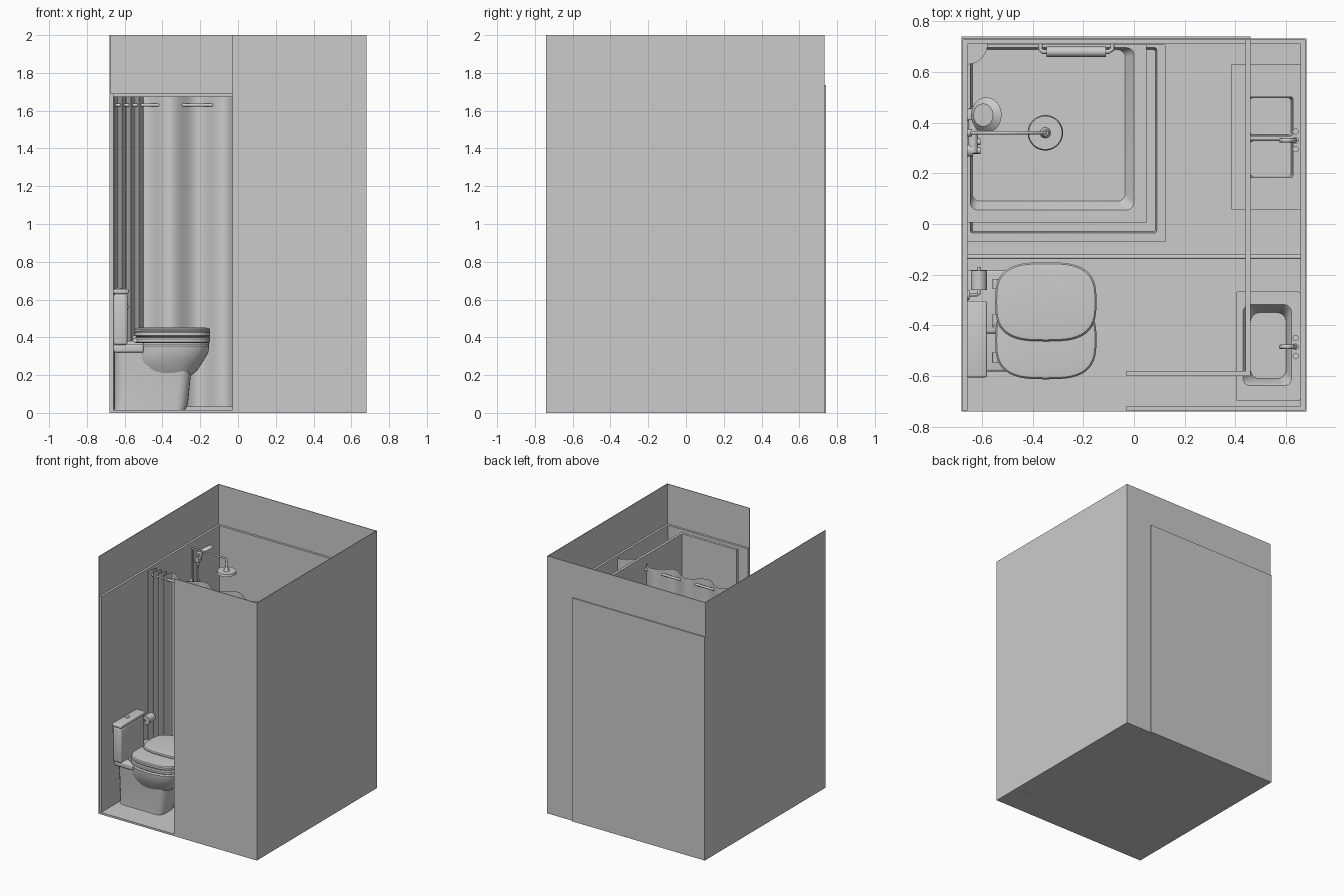
import bpy, bmesh, math
from math import sin, cos, pi
from mathutils import Vector

if "Cube" in bpy.data.objects:
    bpy.data.objects.remove(bpy.data.objects["Cube"])


def finish(name, bm, smooth=True):
    bmesh.ops.recalc_face_normals(bm, faces=bm.faces)
    me = bpy.data.meshes.new(name)
    bm.to_mesh(me)
    bm.free()
    ob = bpy.data.objects.new(name, me)
    bpy.context.collection.objects.link(ob)
    if smooth:
        bpy.ops.object.select_all(action='DESELECT')
        ob.select_set(True)
        bpy.context.view_layer.objects.active = ob
        bpy.ops.object.shade_smooth_by_angle(angle=math.radians(35))
    return ob


def box(name, x0, x1, y0, y1, z0, z1, bevel=0.0):
    bm = bmesh.new()
    bmesh.ops.create_cube(bm, size=1)
    for v in bm.verts:
        v.co = ((x0 + x1) / 2 + v.co.x * (x1 - x0), (y0 + y1) / 2 + v.co.y * (y1 - y0),
                (z0 + z1) / 2 + v.co.z * (z1 - z0))
    if bevel:
        bmesh.ops.bevel(bm, geom=bm.edges[:], offset=bevel, segments=3, profile=0.5, affect='EDGES')
    return finish(name, bm, bevel > 0)


def loft(name, rings):
    bm = bmesh.new()
    loops = [[bm.verts.new(p) for p in r] for r in rings]
    n = len(loops[0])
    for a, b in zip(loops, loops[1:]):
        for i in range(n):
            bm.faces.new((a[i], a[(i + 1) % n], b[(i + 1) % n], b[i]))
    bm.faces.new(loops[0][::-1])
    bm.faces.new(loops[-1])
    return finish(name, bm)


def oval(cx, cy, rx, ry, z, e=2.5, n=48):
    s = lambda t: math.copysign(abs(t) ** (2 / e), t)
    return [(cx + rx * s(cos(2 * pi * i / n)), cy + ry * s(sin(2 * pi * i / n)), z) for i in range(n)]


def rrect(x0, x1, y0, y1, r, z, seg=5):
    pts = []
    for k, (cx, cy) in enumerate(((x1 - r, y1 - r), (x0 + r, y1 - r), (x0 + r, y0 + r), (x1 - r, y0 + r))):
        for i in range(seg + 1):
            a = pi / 2 * (k + i / seg)
            pts.append((cx + r * cos(a), cy + r * sin(a), z))
    return pts


def cyl(name, p0, p1, r, r2=None, n=24):
    p0, p1 = Vector(p0), Vector(p1)
    q = (p1 - p0).to_track_quat('Z', 'Y')
    ring = lambda c, rad: [c + q @ Vector((rad * cos(2 * pi * i / n), rad * sin(2 * pi * i / n), 0)) for i in range(n)]
    return loft(name, [ring(p0, r), ring(p1, r if r2 is None else r2)])


def pipe(name, pts, r, smooth=False):
    cu = bpy.data.curves.new(name, 'CURVE')
    cu.dimensions = '3D'
    cu.bevel_depth, cu.bevel_resolution, cu.use_fill_caps = r, 3, True
    sp = cu.splines.new('NURBS' if smooth else 'POLY')
    sp.points.add(len(pts) - 1)
    for p, c in zip(sp.points, pts):
        p.co = (*c, 1)
    if smooth:
        sp.use_endpoint_u = True
        sp.order_u = 3
    ob = bpy.data.objects.new(name, cu)
    bpy.context.collection.objects.link(ob)
    return ob


# Outer shell: floor and thin full-height walls, lined on the inside up to 1.69
X, Y0, Y1, D = 0.68, -0.74, 0.732, -0.03
box("floor", -X, X, Y0, Y1, 0, 0.015)
for nm, t, h in (("wall", 0.005, 2.0), ("lining", 0.022, 1.69)):
    o = 0 if nm == "wall" else 0.004
    box("left_" + nm, -X + o, -X + t, Y0 + o, Y1 - o, 0.001, h)
    box("right_" + nm, X - t, X - o, Y0 + o, Y1 - o, 0.001, h)
    box("back_" + nm, -X + o, X - o, Y1 - t, Y1 - o, 0.001, h)
    box("front_" + nm, D, X - o, Y0 + o, Y0 + t, 0.001, h)

# Inner partition shell
box("back_panel", -X, 0.46, 0.728, 0.741, 0, 1.735)
box("side_partition", 0.44, 0.46, -0.6, 0.73, 0.01, 1.735)
box("front_partition", D, 0.46, -0.6, -0.58, 0.01, 1.735)

# Shower trays, nested
def tray(name, x1, y0, rim, w, slope, z0, zf, r):
    a, b = -0.658, 0.708
    loft(name, [rrect(a, x1, y0, b, 0.004, z0), rrect(a, x1, y0, b, 0.004, rim),
                rrect(a + 0.012, x1 - w, y0 + w, b - 0.012, r, rim),
                rrect(a + 0.02, x1 - w - slope, y0 + w + slope, b - 0.02, r, zf)])

tray("outer_tray", 0.125, -0.07, 0.075, 0.035, 0.005, 0.0, 0.03, 0.01)
tray("inner_tray", 0.05, 0.005, 0.09, 0.05, 0.035, 0.02, 0.04, 0.03)
cyl("tray_drain", (-0.35, 0.4, 0.04), (-0.35, 0.4, 0.044), 0.03)

# Curtain and its rail
def curtain(name, x0, x1, period, amp, n):
    bm = bmesh.new()
    prev = None
    for i in range(n + 1):
        x = x0 + (x1 - x0) * i / n
        y = -0.13 + amp * cos(2 * pi * (x + 0.5) / period)
        cur = [bm.verts.new((x, y, z)) for z in (0.03, 1.675)]
        if prev:
            bm.faces.new((prev[0], cur[0], cur[1], prev[1]))
        prev = cur
    finish(name, bm)

curtain("drawn_curtain", -0.5, 0.655, 0.285, 0.037, 110)
curtain("gathered_curtain", -0.658, -0.5, 0.045, 0.037, 60)
cyl("curtain_rail", (-0.66, -0.13, 1.63), (0.66, -0.13, 1.63), 0.009)

# Toilet and the bowl beside it
def bowl(prefix, cy, dz, seat_dz):
    loft(prefix + "_base", [rrect(-0.655, -0.28, cy - 0.09, cy + 0.09, 0.05, 0.012),
                            rrect(-0.655, -0.265, cy - 0.09, cy + 0.09, 0.06, 0.05),
                            rrect(-0.655, -0.25, cy - 0.1, cy + 0.1, 0.06, 0.2),
                            rrect(-0.655, -0.25, cy - 0.11, cy + 0.11, 0.06, 0.33 + dz)])
    loft(prefix + "_bowl", [oval(-0.37, cy, rx, ry, z) for rx, ry, z in
                            ((0.1, 0.08, 0.18), (0.155, 0.11, 0.225), (0.19, 0.135, 0.28))] +
         [oval(-0.352, cy, rx, ry, z + dz) for rx, ry, z in
          ((0.195, 0.148, 0.32), (0.2, 0.152, 0.355), (0.192, 0.145, 0.365))])
    box(prefix + "_rear_ledge", -0.658, -0.5, cy - 0.125, cy + 0.125, 0.32 + dz, 0.365 + dz, 0.01)
    for part, z in (("seat", 0.37), ("lid", 0.403)):
        z += seat_dz
        loft(prefix + "_" + part, [oval(-0.348, cy, 0.2 - i, 0.156 - i, z + h, 3) for i, h in
             ((0.008, 0), (0, 0.006), (0, 0.022), (0.006, 0.029), (0.03, 0.032))])
    for s in (-1, 1):
        cyl(prefix + "_hinge", (-0.545, cy + s * 0.07 - 0.02, 0.385 + seat_dz),
            (-0.545, cy + s * 0.07 + 0.02, 0.385 + seat_dz), 0.013)

bowl("toilet", -0.457, 0, 0)
bowl("bidet", -0.307, 0.015, 0.017)
box("toilet_tank", -0.658, -0.585, -0.6, -0.31, 0.36, 0.63, 0.012)
box("tank_cover", -0.66, -0.58, -0.605, -0.303, 0.63, 0.657, 0.008)
cyl("flush_button", (-0.632, -0.457, 0.655), (-0.632, -0.457, 0.662), 0.018)

# Paper holder
cyl("paper_roll", (-0.612, -0.26, 0.56), (-0.612, -0.183, 0.56), 0.032)
pipe("paper_holder", [(-0.66, -0.28, 0.59), (-0.62, -0.28, 0.585), (-0.612, -0.275, 0.56), (-0.612, -0.17, 0.56)], 0.006)
cyl("holder_plate", (-0.66, -0.28, 0.59), (-0.65, -0.28, 0.59), 0.02)

# Shower column: riser, arm, rain head, mixer, hand shower
pipe("shower_riser", [(-0.642, 0.36, 0.95), (-0.642, 0.36, 1.65), (-0.35, 0.36, 1.65), (-0.35, 0.36, 1.56)], 0.008)
cyl("rain_head_neck", (-0.35, 0.36, 1.585), (-0.35, 0.36, 1.555), 0.012, 0.022)
cyl("rain_head", (-0.35, 0.36, 1.54), (-0.35, 0.36, 1.557), 0.07, 0.066, 40)
cyl("shower_mixer", (-0.635, 0.28, 0.95), (-0.635, 0.44, 0.95), 0.02)
for y in (0.29, 0.43):
    cyl("mixer_inlet", (-0.66, y, 0.95), (-0.635, y, 0.95), 0.024)
for z in (0.95, 1.4):
    cyl("riser_bracket", (-0.66, 0.36, z), (-0.64, 0.36, z), 0.014)
for y in (0.29, 0.325):
    cyl("mixer_knob", (-0.635, y, 0.95), (-0.605, y, 0.95), 0.013)
pipe("hand_shower_handle", [(-0.645, 0.43, 1.5), (-0.62, 0.43, 1.6), (-0.585, 0.43, 1.64)], 0.011, True)
cyl("hand_shower_head", (-0.595, 0.43, 1.645), (-0.583, 0.43, 1.625), 0.045, 0.07, 32)
box("hand_shower_bracket", -0.66, -0.625, 0.41, 0.455, 1.52, 1.55, 0.005)
pipe("shower_hose", [(-0.645, 0.43, 1.5), (-0.645, 0.44, 1.1), (-0.64, 0.47, 0.55), (-0.64, 0.38, 0.55),
                     (-0.64, 0.4, 0.95)], 0.007, True)

# Corner shelf
fan = [(-0.658, 0.71)] + [(-0.658 + 0.08 * cos(a), 0.71 - 0.08 * sin(a)) for a in [i * pi / 20 for i in range(11)]]
loft("corner_shelf", [[(x, y, z) for x, y in fan] for z in (1.0, 1.012)])

# Towel rail with rolled towel
pipe("towel_rail", [(-0.37, 0.715, 1.1), (-0.37, 0.69, 1.1), (-0.36, 0.68, 1.1), (-0.1, 0.68, 1.1),
                    (-0.085, 0.69, 1.1), (-0.085, 0.715, 1.1)], 0.009)
cyl("towel_roll", (-0.345, 0.68, 1.1), (-0.11, 0.68, 1.1), 0.02)

# Wash basin, pedestal and tap
loft("wash_basin", [rrect(0.43, 0.655, -0.64, -0.32, 0.03, 0.62), rrect(0.402, 0.657, -0.698, -0.267, 0.008, 0.66),
                    rrect(0.402, 0.657, -0.698, -0.267, 0.008, 0.75), rrect(0.43, 0.622, -0.638, -0.318, 0.03, 0.75),
                    rrect(0.438, 0.615, -0.63, -0.325, 0.035, 0.74), rrect(0.46, 0.6, -0.61, -0.35, 0.035, 0.66)])
box("basin_pedestal", 0.47, 0.657, -0.57, -0.37, 0.0, 0.64, 0.02)

def tap(prefix, y, z):
    cyl(prefix + "_tap_body", (0.638, y, z), (0.638, y, z + 0.06), 0.013)
    pipe(prefix + "_tap_spout", [(0.638, y, z + 0.05), (0.62, y, z + 0.1), (0.585, y, z + 0.09), (0.58, y, z + 0.06)],
         0.009, True)
    for s in (-1, 1):
        cyl(prefix + "_tap_handle", (0.638, y + s * 0.035, z), (0.638, y + s * 0.035, z + 0.035), 0.012)

tap("basin", -0.485, 0.75)

# Counter with double sink
for nm, a, b, y0, y1 in (("front", 0.385, 0.45, 0.058, 0.63), ("rear", 0.63, 0.657, 0.058, 0.63),
                         ("left", 0.45, 0.63, 0.505, 0.63), ("right", 0.45, 0.63, 0.058, 0.18),
                         ("middle", 0.45, 0.63, 0.335, 0.345)):
    box("counter_" + nm, a, b, y0, y1, 0.72, 0.745)
for y0, y1 in ((0.18, 0.335), (0.345, 0.505)):
    loft("sink_bowl", [rrect(0.449, 0.631, y0 - .001, y1 + .001, 0.003, 0.6),
                       rrect(0.449, 0.631, y0 - .001, y1 + .001, 0.003, 0.74),
                       rrect(0.453, 0.627, y0 + .003, y1 - .003, 0.008, 0.74),
                       rrect(0.458, 0.62, y0 + .008, y1 - .008, 0.012, 0.605)])
    cyl("sink_drain", (0.54, (y0 + y1) / 2, 0.605), (0.54, (y0 + y1) / 2, 0.61), 0.013)
tap("sink", 0.33, 0.745)
